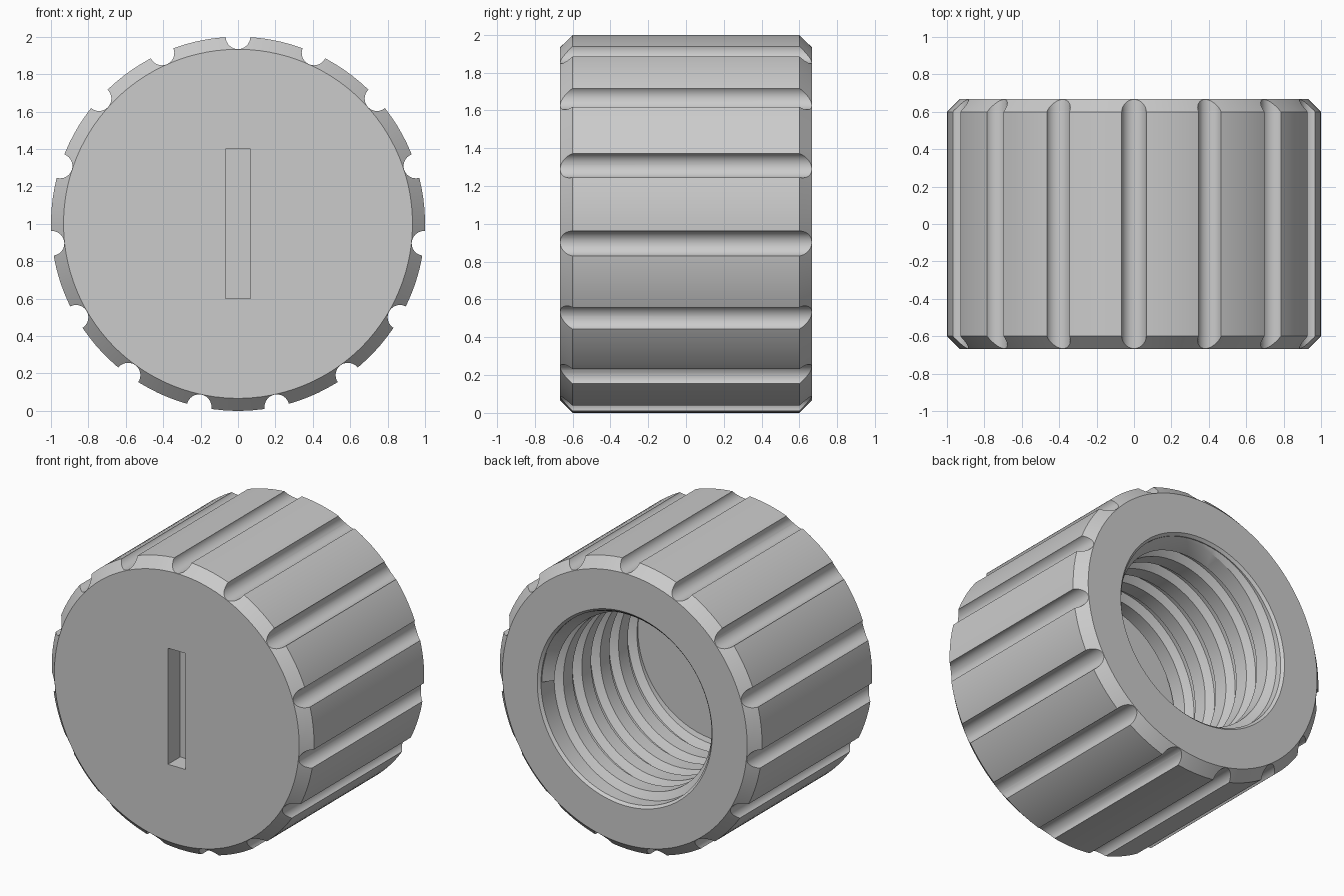
import bpy, bmesh
from math import sin, cos, pi, tau
from mathutils import Matrix, Vector

if "Cube" in bpy.data.objects:
    bpy.data.objects.remove(bpy.data.objects["Cube"])

HALF, CHAMFER, FLOOR = 0.667, 0.067, -0.333
ROOT, CREST, PITCH = 0.65, 0.6, 0.2

grey = bpy.data.materials.new("light grey")
grey.use_nodes = True
grey.diffuse_color = (0.6, 0.6, 0.6, 1)
grey.node_tree.nodes["Principled BSDF"].inputs["Base Color"].default_value = (0.6, 0.6, 0.6, 1)


def polar(r, y, a):
    return Vector((r * sin(a), y, 1 + r * cos(a)))


def finish(bm, name):
    bmesh.ops.recalc_face_normals(bm, faces=bm.faces)
    mesh = bpy.data.meshes.new(name)
    bm.to_mesh(mesh)
    bm.free()
    mesh.materials.append(grey)
    obj = bpy.data.objects.new(name, mesh)
    bpy.context.collection.objects.link(obj)
    return obj


def skin(bm, rows, closed):
    """Join neighbouring rows of vertices with quads."""
    for a, b in zip(rows, rows[1:]):
        n = len(a)
        for i in range(n if closed else n - 1):
            j = (i + 1) % n
            bm.faces.new((a[i], a[j], b[j], b[i]))
    bm.faces.new(rows[0])
    bm.faces.new(rows[-1])


def smooth(obj):
    bpy.ops.object.select_all(action='DESELECT')
    obj.select_set(True)
    bpy.context.view_layer.objects.active = obj
    bpy.ops.object.shade_smooth_by_angle(angle=pi / 6)


# Cap body: chamfered drum with a countersunk blind bore at the back
profile = [(1 - CHAMFER, -HALF), (1, CHAMFER - HALF), (1, HALF - CHAMFER), (1 - CHAMFER, HALF),
           (HALF, HALF), (ROOT, ROOT), (ROOT, FLOOR)]
bm = bmesh.new()
SIDES = 120
rows = [[bm.verts.new(polar(r, y, tau * (i + 0.5) / SIDES)) for i in range(SIDES)]
        for r, y in profile]
skin(bm, rows, True)
cap_body = finish(bm, "cap_body")

# Cutter: grip grooves around the rim and a slot in the front
bm = bmesh.new()
GROOVES = 15
for k in range(GROOVES):
    place = Matrix.Translation(polar(1, 0, tau * k / GROOVES)) @ Matrix.Rotation(pi / 2, 4, 'X')
    bmesh.ops.create_cone(bm, cap_ends=True, segments=32, radius1=0.066, radius2=0.066,
                          depth=2, matrix=place)
bmesh.ops.create_cube(bm, size=1, matrix=Matrix.Translation((0, -HALF, 1))
                      @ Matrix.Diagonal((0.134, 0.266, 0.8, 1)))
cutter = finish(bm, "cutter")
cutter.hide_render = True

cut = cap_body.modifiers.new("grooves_and_slot", 'BOOLEAN')
cut.operation = 'DIFFERENCE'
cut.solver = 'EXACT'
cut.object = cutter
bpy.context.view_layer.objects.active = cap_body
bpy.ops.object.modifier_apply(modifier=cut.name)
bpy.data.objects.remove(cutter)
smooth(cap_body)

# Screw thread: trapezoid ridge swept along a helix, trimmed by the countersink
bm = bmesh.new()
section = [(ROOT + 0.02, -0.09), (ROOT, -0.08), (CREST, -0.05),
           (CREST, 0.05), (ROOT, 0.08), (ROOT + 0.02, 0.09)]
STEPS = 72
start, end = FLOOR - 0.09, HALF - 0.04
count = int((end - start) / PITCH * STEPS)
rows = []
for i in range(count + 1):
    row = []
    for r, dy in section:
        y = min(start + PITCH * i / STEPS + dy, HALF - 0.01)
        cone = y + 0.006
        row.append(bm.verts.new(polar(max(r, cone) if y > CREST - 0.006 else r, y, tau * i / STEPS)))
    rows.append(row)
skin(bm, rows, True)
smooth(finish(bm, "screw_thread"))
